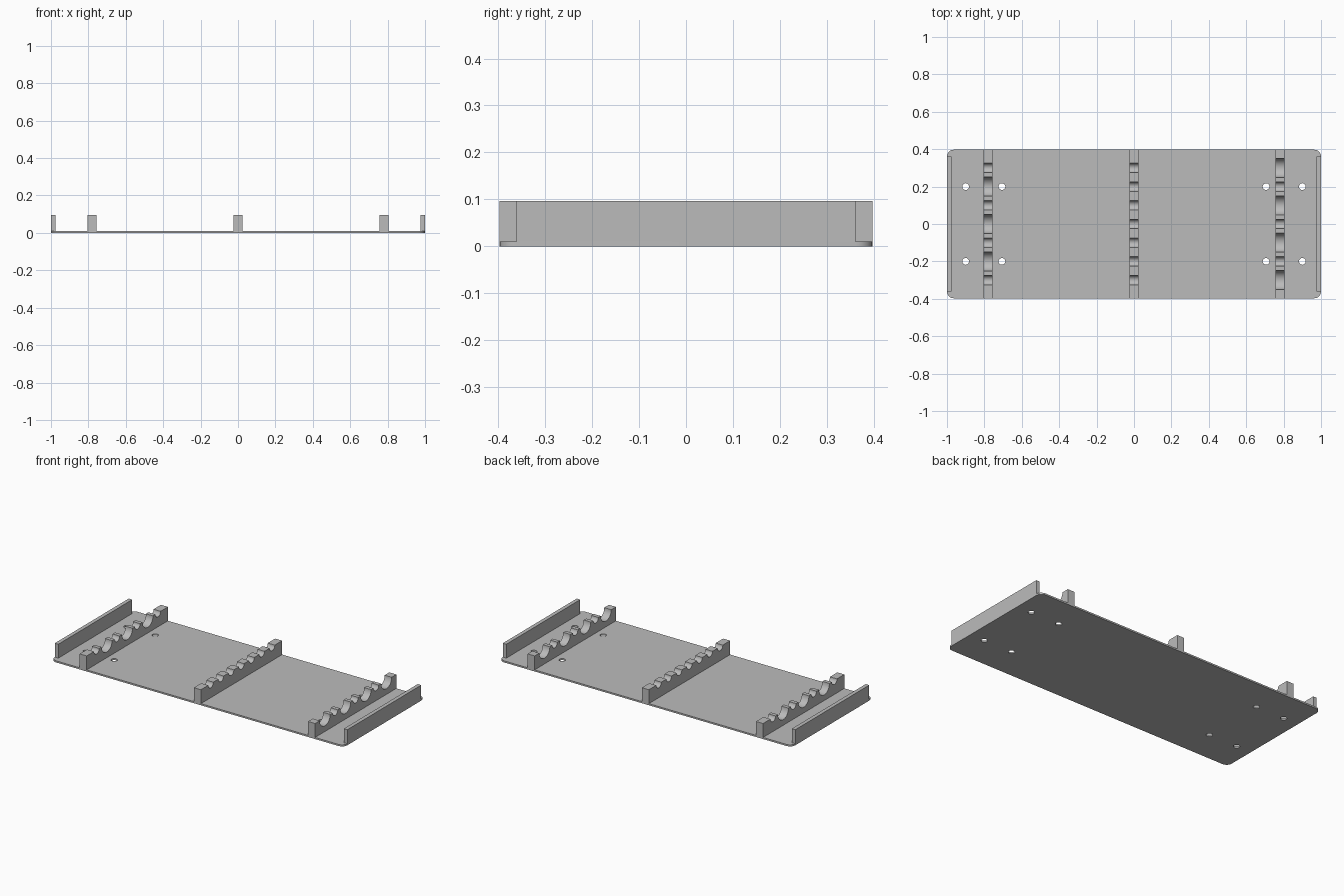
import bpy, bmesh
from math import sin, cos, pi, radians
from mathutils import Vector

cube = bpy.data.objects.get("Cube")
if cube:
    bpy.data.objects.remove(cube, do_unlink=True)

HALF_X, HALF_Y = 1.0, 0.397
PLATE, TOP = 0.01, 0.096
CORNER = 0.036
SMALL, BIG = 0.025, 0.051

grey = bpy.data.materials.new("plain grey")
grey.use_nodes = True
COLOUR = (0.5, 0.5, 0.5, 1)
grey.diffuse_color = COLOUR
grey.node_tree.nodes["Principled BSDF"].inputs["Base Color"].default_value = COLOUR


def arc(cx, cy, r, start, end, steps):
    """Points along an arc, angles in degrees."""
    angles = [radians(start + (end - start) * i / steps) for i in range(steps + 1)]
    return [(cx + r * cos(a), cy + r * sin(a)) for a in angles]


def extrude_loops(name, loops, to_3d, direction):
    """Fill closed outlines (inner ones become holes) and extrude the result."""
    bm = bmesh.new()
    edges = []
    for loop in loops:
        verts = [bm.verts.new(to_3d(p)) for p in loop]
        edges += [bm.edges.new((v, verts[i - 1])) for i, v in enumerate(verts)]
    bmesh.ops.triangle_fill(bm, use_beauty=True, edges=edges)
    out = bmesh.ops.extrude_face_region(bm, geom=bm.faces[:], use_keep_orig=True)
    moved = [g for g in out["geom"] if isinstance(g, bmesh.types.BMVert)]
    bmesh.ops.translate(bm, verts=moved, vec=Vector(direction))
    bmesh.ops.recalc_face_normals(bm, faces=bm.faces[:])
    bmesh.ops.dissolve_limit(bm, angle_limit=0.001, verts=bm.verts[:], edges=bm.edges[:])
    mesh = bpy.data.meshes.new(name)
    bm.to_mesh(mesh)
    bm.free()
    mesh.materials.append(grey)
    obj = bpy.data.objects.new(name, mesh)
    bpy.context.collection.objects.link(obj)
    bpy.ops.object.select_all(action='DESELECT')
    obj.select_set(True)
    bpy.context.view_layer.objects.active = obj
    bpy.ops.object.shade_smooth_by_angle(angle=radians(30))
    return obj


# Base plate with rounded corners and eight screw holes
outline = []
for i, (sx, sy) in enumerate([(1, 1), (-1, 1), (-1, -1), (1, -1)]):
    outline += arc(sx * (HALF_X - CORNER), sy * (HALF_Y - CORNER), CORNER,
                   90 * i, 90 * i + 90, 8)
holes = [arc(x, y, 0.018, 0, 360, 24)[:-1]
         for x in (-0.9, -0.706, 0.706, 0.9) for y in (-0.2, 0.2)]
extrude_loops("base_plate", [outline] + holes,
              lambda p: (p[0], p[1], 0), (0, 0, PLATE))


# Cross ribs with round notches in the top edge
def rib(name, x, radii, width=0.048):
    profile = [(-HALF_Y, PLATE), (-HALF_Y, TOP)]
    for i, r in enumerate(radii):
        profile += arc(0.1 * (i - 3), TOP, r, 180, 360, 20)
    profile += [(HALF_Y, TOP), (HALF_Y, PLATE)]
    extrude_loops(name, [profile],
                  lambda p: (x - width / 2, p[0], p[1]), (width, 0, 0))


rib("right_rib", -0.781, [SMALL, BIG] * 3 + [SMALL])
rib("middle_rib", 0, [SMALL] * 7)
rib("left_rib", 0.781, [BIG, SMALL] * 3 + [BIG])

# Low walls at both ends, between the rounded corners
WALL, WALL_Y = 0.024, HALF_Y - CORNER
for name, x in (("right_end_wall", -HALF_X), ("left_end_wall", HALF_X - WALL)):
    side = [(-WALL_Y, PLATE), (WALL_Y, PLATE), (WALL_Y, TOP), (-WALL_Y, TOP)]
    extrude_loops(name, [side], lambda p: (x, p[0], p[1]), (WALL, 0, 0))
